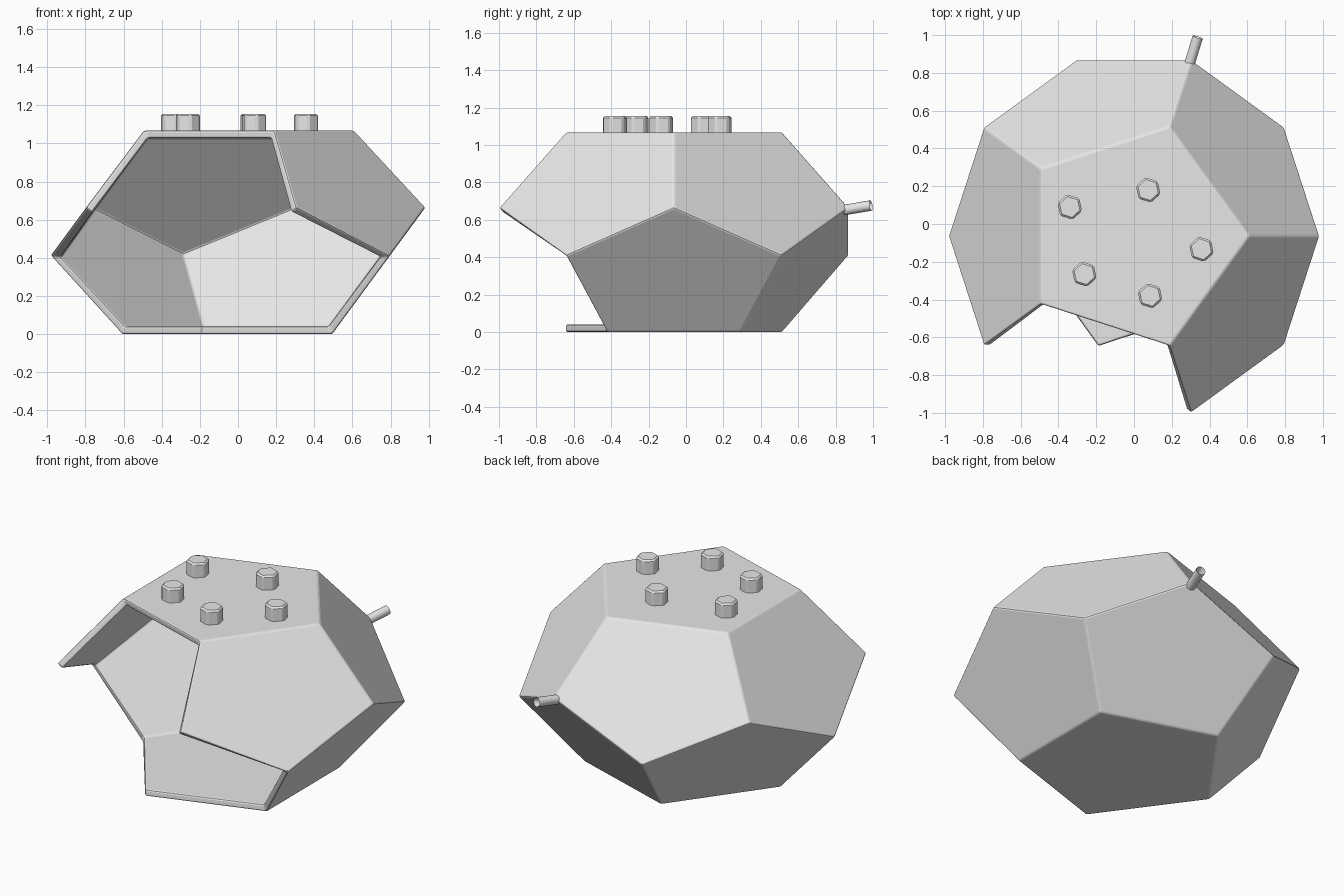
import bpy, bmesh, math
from mathutils import Vector

cube = bpy.data.objects.get("Cube")
if cube:
    bpy.data.objects.remove(cube, do_unlink=True)

CENTRE_Y = -0.065
TOP_Z = 1.067

grey = bpy.data.materials.new("light_grey")
grey.use_nodes = True
colour = (0.8, 0.8, 0.8, 1)
grey.diffuse_color = colour
grey.node_tree.nodes["Principled BSDF"].inputs["Base Color"].default_value = colour


def make_object(name, bm, bevel, segments=1):
    mesh = bpy.data.meshes.new(name)
    bm.to_mesh(mesh)
    bm.free()
    mesh.materials.append(grey)
    obj = bpy.data.objects.new(name, mesh)
    bpy.context.collection.objects.link(obj)
    if name == "shell":
        solid = obj.modifiers.new("thickness", 'SOLIDIFY')
        solid.thickness = 0.04
        solid.offset = -1
        solid.use_even_offset = True
    mod = obj.modifiers.new("soft_edges", 'BEVEL')
    mod.width = bevel
    mod.segments = segments
    mod.limit_method = 'ANGLE'
    mod.angle_limit = math.radians(25)
    return obj


def ring(bm, radius, z, start):
    """Five corners, evenly spaced round the vertical axis."""
    angles = [math.radians(start + 72 * k) for k in range(5)]
    return [bm.verts.new((radius * math.cos(a), CENTRE_Y + radius * math.sin(a), z))
            for a in angles]


# Shell: flattened dodecahedron, with three front faces left open
bm = bmesh.new()
top = ring(bm, 0.61, TOP_Z, 0)
upper = ring(bm, 0.983, 0.665, 0)
lower = ring(bm, 0.983, 0.41, 36)
base = ring(bm, 0.61, 0, 36)
bm.faces.new(top)
bm.faces.new(base[::-1])
for k in range(5):
    n = (k + 1) % 5
    if k != 3:
        bm.faces.new([top[k], upper[k], lower[k], upper[n], top[n]])
    if k not in (3, 4):
        bm.faces.new([lower[k - 1], base[k - 1], base[k], lower[k], upper[k]])
bmesh.ops.delete(bm, geom=[v for v in bm.verts if not v.link_faces], context='VERTS')
make_object("shell", bm, 0.01, 2)

# Hexagonal studs on the roof
studs = [(-0.34, 0.09), (0.075, 0.18), (0.357, -0.133), (0.085, -0.38), (-0.263, -0.265)]
for i, (x, y) in enumerate(studs):
    bm = bmesh.new()
    bmesh.ops.create_cone(bm, cap_ends=True, segments=6, radius1=0.068,
                          radius2=0.068, depth=0.11)
    stud = make_object(f"roof_stud_{i + 1}", bm, 0.01)
    stud.location = (x, y, TOP_Z + 0.033)
    stud.rotation_euler.z = math.radians(12)

# Short hollow pipe at the back corner
start, end = Vector((0.293, 0.845, 0.652)), Vector((0.338, 0.992, 0.677))
bm = bmesh.new()
bmesh.ops.create_cone(bm, cap_ends=True, segments=16, radius1=0.028,
                      radius2=0.028, depth=(end - start).length)
bm.normal_update()
cap = max(bm.faces, key=lambda f: f.calc_center_median().z)
bmesh.ops.inset_region(bm, faces=[cap], thickness=0.012)
bmesh.ops.translate(bm, verts=cap.verts, vec=(0, 0, -0.06))
pipe = make_object("back_pipe", bm, 0.003)
pipe.location = (start + end) / 2
pipe.rotation_euler = (end - start).to_track_quat('Z', 'Y').to_euler()
bpy.context.view_layer.objects.active = pipe
pipe.select_set(True)
bpy.ops.object.shade_smooth_by_angle(angle=math.radians(30))
